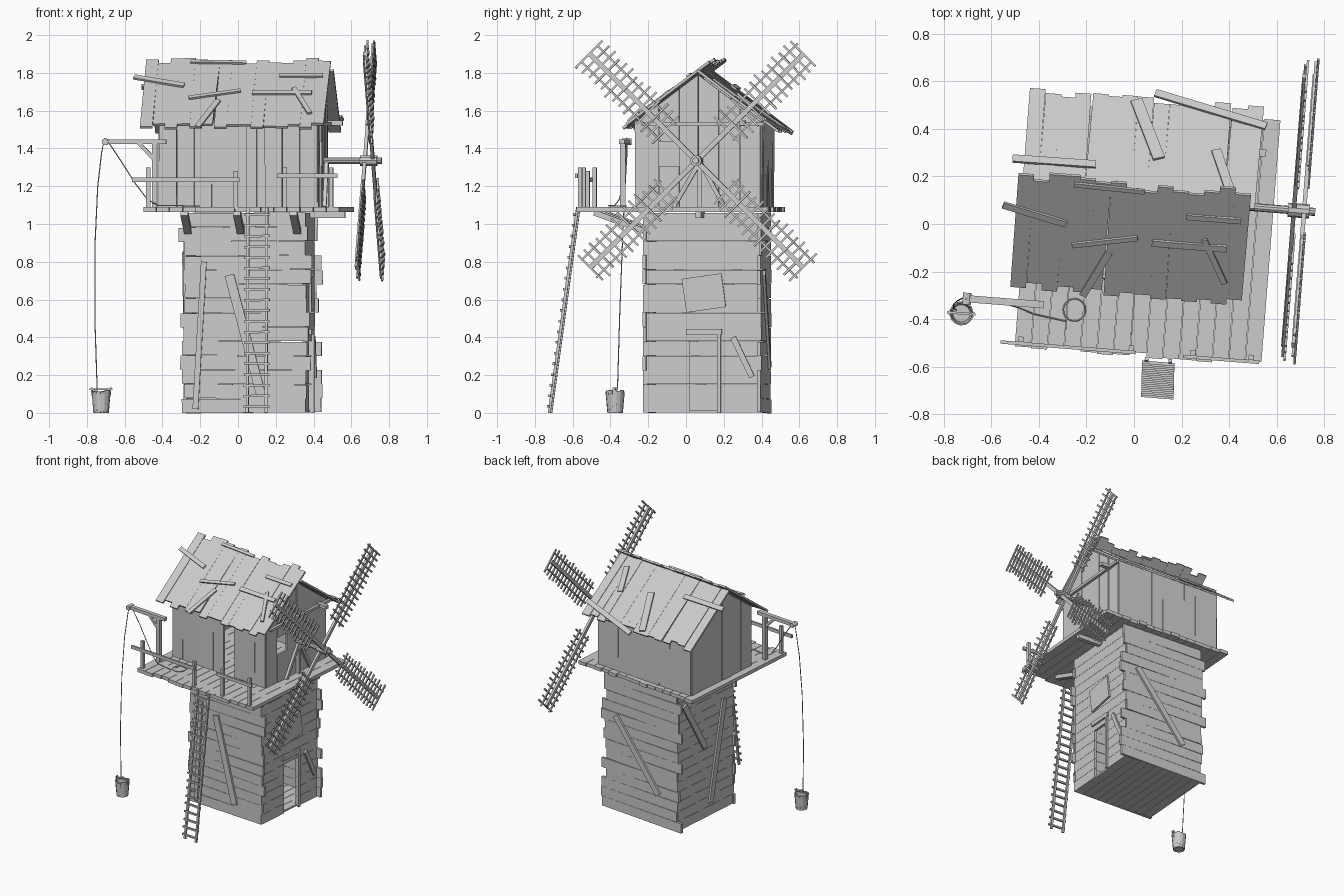
import bpy, bmesh, random
from math import sin, cos, pi, radians
from mathutils import Vector, Matrix

if "Cube" in bpy.data.objects:
    bpy.data.objects.remove(bpy.data.objects["Cube"])

random.seed(4)
rnd = random.uniform
TURN = radians(-4.5)          # the whole mill is turned slightly


def loc(x, y):                # world plan position -> mill's own axes
    return x * cos(TURN) + y * sin(TURN), -x * sin(TURN) + y * cos(TURN)


def finish(name, bm):
    me = bpy.data.meshes.new(name)
    bmesh.ops.recalc_face_normals(bm, faces=bm.faces)
    bm.to_mesh(me)
    bm.free()
    ob = bpy.data.objects.new(name, me)
    ob.rotation_euler.z = TURN
    bpy.context.collection.objects.link(ob)
    return ob


def beam(bm, a, b, w, t, n=(0, 0, 1)):
    """Board from a to b, w wide, t thick along n."""
    a, b, n = Vector(a), Vector(b), Vector(n)
    x = (b - a).normalized()
    if abs(x.dot(n)) > 0.99:
        n = Vector((1, 0, 0))
    y = n.cross(x).normalized()
    rot = Matrix((x, y, x.cross(y))).transposed().to_4x4()
    m = Matrix.Translation((a + b) / 2) @ rot @ Matrix.Diagonal(((b - a).length, w, t, 1))
    bmesh.ops.create_cube(bm, size=1, matrix=m)


def prism_x(bm, pts, x0, x1):
    """Extrude a (y, z) outline from x0 to x1."""
    f = bm.faces.new([bm.verts.new((x0, y, z)) for y, z in pts])
    r = bmesh.ops.extrude_face_region(bm, geom=[f])
    vs = [v for v in r['geom'] if isinstance(v, bmesh.types.BMVert)]
    bmesh.ops.translate(bm, verts=vs, vec=(x1 - x0, 0, 0))


def rope(name, pts, r, cyclic=False):
    cu = bpy.data.curves.new(name, 'CURVE')
    cu.dimensions, cu.bevel_depth, cu.bevel_resolution = '3D', r, 1
    sp = cu.splines.new('POLY')
    sp.points.add(len(pts) - 1)
    for p, q in zip(sp.points, pts):
        p.co = (*q, 1)
    sp.use_cyclic_u = cyclic
    ob = bpy.data.objects.new(name, cu)
    ob.rotation_euler.z = TURN
    bpy.context.collection.objects.link(ob)


# Tower: horizontal boards, front and back ones run past the corners
X0, X1, Y0, Y1, TOP = -0.265, 0.365, -0.19, 0.42, 1.06
rows = 14
h = TOP / rows
bm = bmesh.new()
for i in range(rows):
    z = (i + 0.5) * h
    for y in (Y0, Y1):
        t = rnd(-0.004, 0.004)
        ea, eb = rnd(0, 0.02) + rnd(0, 0.04) * (i % 3 == 0), rnd(0, 0.055)
        beam(bm, (X0 - ea, y, z + t), (X1 + eb, y, z - t), h * 0.98, 0.018, (0, 1, 0))
    beam(bm, (X0, Y0, z), (X0, Y1, z), h * 0.98, 0.018, (1, 0, 0))
    spans = [(Y0, 0.05), (0.20, Y1)] if z < 0.41 else [(Y0, Y1)]   # doorway
    for a, b in spans:
        beam(bm, (X1, a, z), (X1, b, z), h * 0.98, 0.018, (1, 0, 0))
finish("tower_boards", bm)

bm = bmesh.new()
for i in range(10):
    x = X0 + (i + 0.5) * 0.063
    beam(bm, (x, Y0, 0.008), (x, Y1, 0.008), 0.061, 0.014)
finish("tower_floor", bm)

# Nailed-on patch planks on the four tower sides
bm = bmesh.new()
F, B, L, R = Y0 - 0.017, Y1 + 0.017, X0 - 0.017, X1 + 0.017
for a, b, w, n in [((-0.165, F, 0.8), (-0.21, F, 0.02), 0.03, (0, 1, 0)),
                   ((-0.03, F, 0.73), (0.14, F, 0.09), 0.05, (0, 1, 0)),
                   ((0.28, B, 0.74), (-0.11, B, 0.24), 0.045, (0, 1, 0)),
                   ((L, 0.36, 0.95), (L, 0.13, 0.55), 0.045, (1, 0, 0)),
                   ((L, -0.08, 0.85), (L, 0.07, 0.1), 0.045, (1, 0, 0)),
                   ((R, 0.28, 0.4), (R, 0.38, 0.19), 0.03, (1, 0, 0)),
                   ((R, 0.02, 0.62), (R, 0.23, 0.65), 0.18, (1, 0, 0)),
                   ((R, 0.03, 0.43), (R, 0.22, 0.43), 0.03, (1, 0, 0)),
                   ((R, 0.205, 0), (R, 0.205, 0.42), 0.02, (1, 0, 0))]:
    beam(bm, a, b, w, 0.014, n)
finish("patch_planks", bm)

# Platform with braces and joists
bm = bmesh.new()
n = 15
for i in range(n):
    x = -0.46 + 1.04 * (i + 0.5) / n
    beam(bm, (x, -0.545 + rnd(-0.012, 0.012), 1.077), (x, 0.48 + rnd(-0.012, 0.01), 1.077),
         1.04 / n * 0.97, 0.026)
finish("platform", bm)
bm = bmesh.new()
for x in (-0.25, 0.03, 0.33):
    beam(bm, (x, Y0, 0.96), (x, -0.46, 1.06), 0.04, 0.03)
beam(bm, (0.3, 0.11, 1.05), (0.56, 0.11, 1.05), 0.03, 0.035)
finish("platform_braces", bm)

# House walls: vertical boards, gables follow the roof slope
RY, SL = 0.10, 0.75


def roof_z(y):
    return 1.80 - SL * abs(y - RY)


bm = bmesh.new()
hx0, hx1, hy0, hy1 = -0.40, 0.44, -0.23, 0.43
n = 9
for y, gap in ((hy0, 5), (hy1, -1)):
    for i in range(n):
        if i != gap:                       # open doorway in the front wall
            x = hx0 + (hx1 - hx0) * (i + 0.5) / n
            beam(bm, (x, y + rnd(-.004, .004), 1.09), (x, y, 1.545), 0.092, 0.016, (0, 1, 0))
ys = (hy0, -0.11, 0.0, RY, 0.21, 0.32, hy1)
for x, window in ((hx0, False), (hx1, True)):
    for j, (a, b) in enumerate(zip(ys, ys[1:])):
        o = rnd(-.003, .003)
        a, b = a + 0.001, b - 0.001
        top = [(b, roof_z(b) - 0.01), (a, roof_z(a) - 0.01)]
        parts = [[(a, 1.09), (b, 1.09)] + top]
        if window and j == 1:
            parts = [[(a, 1.09), (b, 1.09), (b, 1.305), (a, 1.305)], [(a, 1.437), (b, 1.437)] + top]
        for p in parts:
            prism_x(bm, p, x - 0.008 + o, x + 0.008 + o)
finish("house_walls", bm)

# Gable tie beam and shaft trestle
bm = bmesh.new()
beam(bm, (0.46, -0.2, 1.53), (0.46, 0.45, 1.53), 0.02, 0.02)
beam(bm, (0.43, 0.34, 1.535), (0.53, 0.34, 1.535), 0.03, 0.025)
for y in (-0.03, 0.11, 0.24):
    beam(bm, (0.462, 0.11, 1.33), (0.462, y, 1.09), 0.022, 0.02, (1, 0, 0))
finish("gable_frame", bm)

# Roof boards with ragged ends; front ones poke past the ridge
for name, ya, yb, s, x0, x1 in (("roof_front", -0.29, 0.165, -1, -0.50, 0.48),
                                ("roof_back", 0.52, 0.10, 1, -0.48, 0.50)):
    bm = bmesh.new()
    n = 15
    for i in range(n):
        x = x0 + (x1 - x0) * (i + 0.5) / n
        a, b = ya + rnd(-0.015, 0.015), yb + rnd(-0.025, 0.025) * (s < 0)
        lift = rnd(0.008, 0.014)
        beam(bm, (x + rnd(-.006, .006), a, 1.80 - s * SL * (a - RY) + lift),
             (x, b, 1.80 - s * SL * (b - RY) + lift), 0.066, 0.014, (0, s * SL, 1))
    finish(name, bm)

# Loose planks on the roof, given by their plan positions
bm = bmesh.new()
for s, x0, y0, x1, y1, w in [(-1, -.55, .08, -.285, 0, .03), (-1, -.25, .165, .045, .135, .02),
                             (-1, -.26, -.09, .015, -.06, .022), (-1, -.215, -.30, -.105, -.12, .03),
                             (-1, .075, -.08, .39, -.105, .03), (-1, .22, .03, .45, .012, .025),
                             (-1, .295, -.065, .38, -.25, .025), (1, -.51, .275, -.16, .25, .035),
                             (1, .09, .55, .555, .41, .035), (1, .01, .52, .105, .275, .05),
                             (1, .345, .31, .40, .15, .04)]:
    (ax, ay), (bx, by) = loc(x0, y0), loc(x1, y1)
    beam(bm, (ax, ay, 1.826 - s * SL * (ay - RY)), (bx, by, 1.826 - s * SL * (by - RY)),
         w, 0.012, (0, s * SL, 1))
finish("roof_patches", bm)

# Sails: two crossed spars with lattices, on a round shaft
HY, HZ = 0.11, 1.335
bm = bmesh.new()
for k, x in ((1, .665), (3, .708), (5, .665), (7, .708)):
    d = Vector((0, cos(k * pi / 4), sin(k * pi / 4)))
    side = Vector((0, -d.z, d.y))
    c = Vector((x, HY, HZ))
    beam(bm, c, c + d * 0.80, 0.026, 0.018, (1, 0, 0))
    for o in (-0.06, 0.06):
        beam(bm, c + d * 0.21 + side * o, c + d * (0.82 + rnd(-.02, .01)) + side * o, 0.010, 0.010, (1, 0, 0))
    for i in range(14):
        p = c + d * (0.23 + 0.57 * i / 13) + Vector((0.010, 0, 0))
        beam(bm, p - side * rnd(.085, .108), p + side * rnd(.085, .108), 0.011, 0.010, (1, 0, 0))
finish("sails", bm)
bm = bmesh.new()
for xa, xb, r in ((0.38, 0.755, 0.017), (0.64, 0.73, 0.03)):
    bmesh.ops.create_cone(bm, cap_ends=True, segments=10, radius1=r, radius2=r, depth=xb - xa,
                          matrix=Matrix.Translation(((xa + xb) / 2, HY, HZ)) @ Matrix.Rotation(pi / 2, 4, 'Y'))
finish("sail_shaft", bm)

# Ladder
bm = bmesh.new()
foot, head = Vector((0.155, -0.71, 0)), Vector((0.147, -0.56, 1.09))
for o in (-0.05, 0.05):
    beam(bm, foot + Vector((o, 0, 0)), head + Vector((o, 0, 0)), 0.015, 0.015, (0, 1, 0))
for i in range(19):
    p = foot.lerp(head, (i + 0.6) / 19.3) + Vector((0, -0.01, 0))
    beam(bm, p - Vector((0.068, 0, rnd(-.004, .004))), p + Vector((0.068, 0, 0)), 0.013, 0.013)
finish("ladder", bm)

# Front railing in two pieces
bm = bmesh.new()
for x, z in ((-0.435, 1.30), (0.03, 1.28), (0.29, 1.30), (0.535, 1.30)):
    beam(bm, (x, -0.52, 1.08), (x, -0.52, z), 0.022, 0.022, (0, 1, 0))
beam(bm, (-0.52, -0.538, 1.235), (0.05, -0.538, 1.235), 0.014, 0.024)
beam(bm, (0.25, -0.538, 1.255), (0.57, -0.538, 1.255), 0.014, 0.024)
finish("railing", bm)

# Crane with pulley
CY = -0.368
bm = bmesh.new()
beam(bm, (-0.413, CY, 1.08), (-0.413, CY, 1.44), 0.028, 0.028, (0, 1, 0))
beam(bm, (-0.68, CY, 1.435), (-0.352, CY, 1.435), 0.03, 0.025)
beam(bm, (-0.5, CY, 1.43), (-0.413, CY, 1.34), 0.02, 0.02, (0, 1, 0))
bmesh.ops.create_cone(bm, cap_ends=True, segments=12, radius1=0.018, radius2=0.018, depth=0.05,
                      matrix=Matrix.Translation((-0.675, CY, 1.435)) @ Matrix.Rotation(pi / 2, 4, 'X'))
finish("crane", bm)

# Rope: over the pulley down to the bucket, and slack to a coil on the deck
rope("hoist_rope", [(-.715, -.42, .13), (-.728, -.41, .5), (-.728, -.395, .9), (-.715, -.38, 1.2),
                    (-.695, CY, 1.38), (-.68, CY, 1.455), (-.65, CY, 1.42), (-.59, CY, 1.33),
                    (-.52, -.375, 1.22), (-.45, -.39, 1.13), (-.39, -.41, 1.097), (-.25, -.43, 1.097)], 0.003)
rope("rope_coil", [(-.221 + .047 * cos(i * pi / 8), -.379 + .047 * sin(i * pi / 8), 1.095)
                   for i in range(16)], 0.003, True)

# Bucket: tapered staves, two hoops, floor and carrying bar
bx, by = -0.693, -0.431
bm = bmesh.new()
for i in range(14):
    a = 2 * pi * i / 14
    u = Vector((cos(a), sin(a), 0))
    c = Vector((bx, by, 0))
    beam(bm, c + u * 0.037, c + u * 0.047 + Vector((0, 0, 0.115 + rnd(-.004, .006))), 0.021, 0.006, u)
for z, r in ((0.012, 0.037), (0.032, 0.043), (0.09, 0.049)):
    bmesh.ops.create_cone(bm, cap_ends=z < 0.02, segments=14, radius1=r, radius2=r + 0.001, depth=0.012,
                          matrix=Matrix.Translation((bx, by, z)))
for s in (-1, 1):
    beam(bm, (bx + s * .046, by, 0.09), (bx + s * .05, by, 0.135), 0.018, 0.008, (1, 0, 0))
beam(bm, (bx - 0.06, by, 0.125), (bx + 0.06, by, 0.125), 0.010, 0.010)
finish("bucket", bm)
